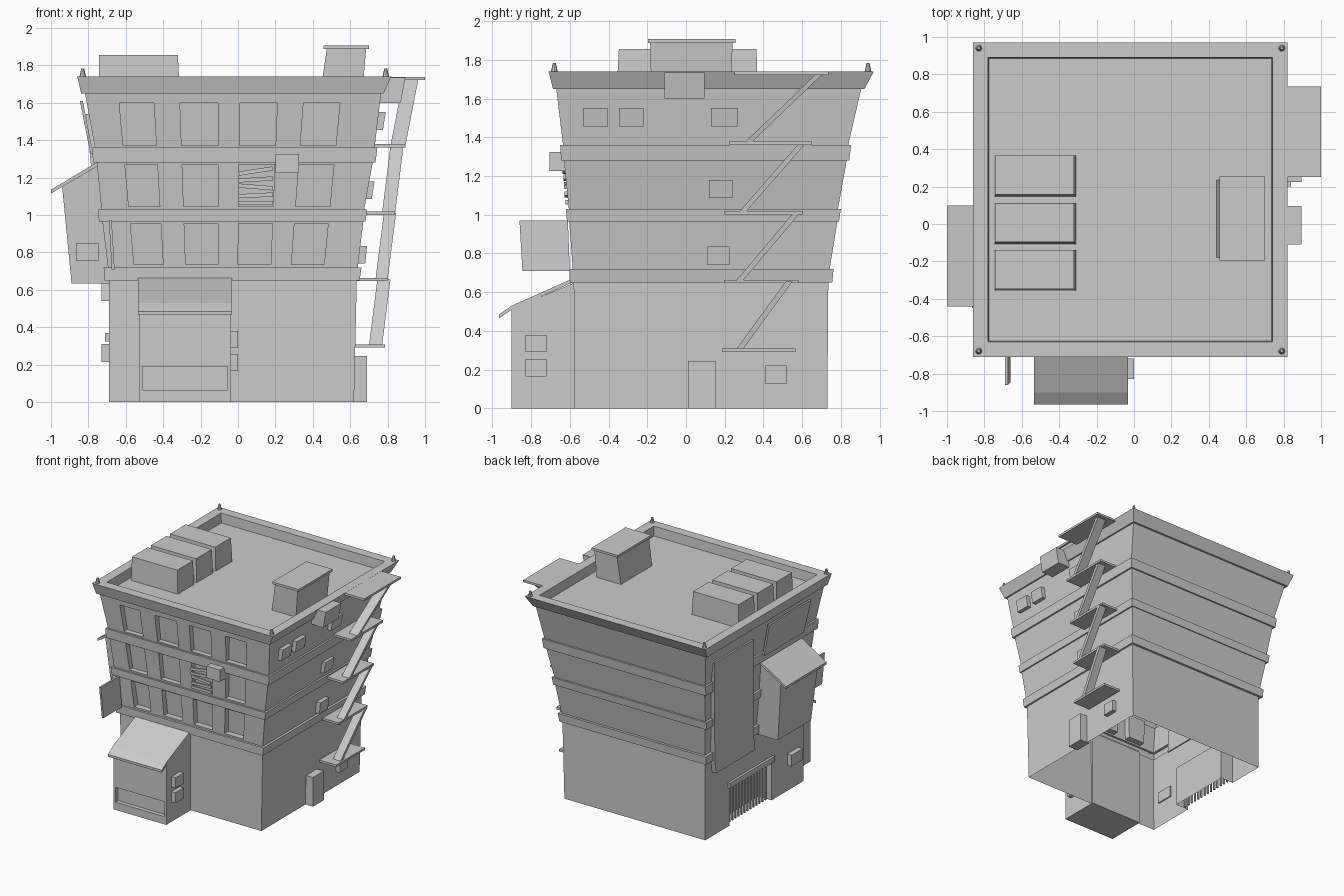
import bpy
from mathutils import Vector, Matrix

if "Cube" in bpy.data.objects:
    bpy.data.objects.remove(bpy.data.objects["Cube"])


def loft(name, rings):
    """Closed solid through a list of matching 3D rings."""
    n = len(rings[0])
    verts = [p for r in rings for p in r]
    faces = [tuple(range(n))[::-1], tuple(range(len(verts) - n, len(verts)))]
    for k in range(len(rings) - 1):
        for i in range(n):
            j = (i + 1) % n
            faces.append((k * n + i, k * n + j, k * n + n + j, k * n + n + i))
    return make(name, verts, faces)


def make(name, verts, faces):
    import bmesh
    me = bpy.data.meshes.new(name)
    me.from_pydata([tuple(v) for v in verts], [], faces)
    bm = bmesh.new()
    bm.from_mesh(me)
    bmesh.ops.recalc_face_normals(bm, faces=bm.faces)
    bm.to_mesh(me)
    bm.free()
    ob = bpy.data.objects.new(name, me)
    bpy.context.collection.objects.link(ob)
    return ob


def rect(z, x0, x1, y0, y1):
    return [(x0, y0, z), (x1, y0, z), (x1, y1, z), (x0, y1, z)]


def box(name, x0, x1, y0, y1, z0, z1, lean=0.0):
    """Box whose top may lean along x."""
    return loft(name, [rect(z0, x0, x1, y0, y1), rect(z1, x0 + lean, x1 + lean, y0, y1)])


def prism_x(name, yz, x0, x1):
    return loft(name, [[(x, y, z) for y, z in yz] for x in (x0, x1)])


def prism_y(name, xz, y0, y1):
    return loft(name, [[(x, y, z) for x, z in xz] for y in (y0, y1)])


def cut(ob, cutters):
    for c in cutters:
        m = ob.modifiers.new("cut", 'BOOLEAN')
        m.operation, m.solver, m.object = 'DIFFERENCE', 'EXACT', c
    bpy.context.view_layer.update()
    dg = bpy.context.evaluated_depsgraph_get()
    me = bpy.data.meshes.new_from_object(ob.evaluated_get(dg))
    ob.modifiers.clear()
    ob.data = me
    for c in cutters:
        bpy.data.objects.remove(c)


# Flared building shell with floor ledges, parapet and sunken roof
shell = loft("building_shell", [rect(*r) for r in (
    (0, -.69, .62, -.575, .73), (.65, -.69, .635, -.58, .735),
    (.65, -.715, .65, -.60, .755), (.72, -.718, .66, -.603, .762),
    (.72, -.695, .64, -.585, .742), (.965, -.725, .67, -.603, .782),
    (.965, -.743, .682, -.615, .79), (1.03, -.75, .69, -.62, .80),
    (1.03, -.73, .675, -.605, .785), (1.28, -.755, .72, -.63, .83),
    (1.28, -.775, .735, -.645, .843), (1.36, -.78, .745, -.65, .853),
    (1.36, -.765, .73, -.635, .838), (1.65, -.818, .765, -.67, .905),
    (1.65, -.838, .778, -.687, .922), (1.74, -.86, .82, -.71, .97),
    (1.74, -.78, .74, -.63, .89), (1.66, -.775, .735, -.625, .885))])

# Front windows and garage recess
low = ((-.555, -.40), (-.28, -.107), (0, .175), (.285, .46))
high = ((-.635, -.45), (-.31, -.107), (.01, .21), (.35, .545))


def span(i, z):
    t = (z - .73) / .87
    return [a + (b - a) * t for a, b in zip(low[i], high[i])]


cutters = []
for z0, z1 in ((.735, .955), (1.045, 1.27), (1.372, 1.60)):
    for i in range(4):
        rings = [rect(z, *span(i, z), -.85, -.535 - .08 * (z - .73) / .87) for z in (z0, z1)]
        cutters.append(loft("window_cutter", rings))
cutters.append(box("garage_cutter", -1, -.57, -.15, .41, -.1, .34))
cut(shell, cutters)

# Underside is open
import bmesh
bm = bmesh.new()
bm.from_mesh(shell.data)
bmesh.ops.delete(bm, geom=[f for f in bm.faces if f.calc_center_median().z < .001], context='FACES')
bm.to_mesh(shell.data)
bm.free()

# Garage bars and lintel
for i in range(14):
    y = -.13 + i * .04
    box("garage_bar", -.655, -.64, y - .006, y + .006, 0, .34)
box("garage_lintel", -.71, -.68, -.17, .43, .325, .37)

# Left wall: tall panel, upper panel and meter box
loft("tall_panel", [rect(.54, -.73, -.68, .12, .64), rect(.66, -.73, -.68, .14, .66),
                    rect(1.54, -.812, -.74, .26, .78)])
loft("upper_panel", [rect(1.33, -.79, -.775, -.44, .09), rect(1.61, -.845, -.83, -.46, .10)])
box("meter_box", -.73, -.68, -.51, -.36, .215, .31)

# Hanging bay on the left wall
loft("bay_body", [
    rect(.635, -.89, -.68, -.39, .05),
    [(-.94, -.42, 1.15), (-.74, -.42, 1.27), (-.74, .08, 1.27), (-.94, .08, 1.15)]])
prism_y("bay_roof", [(-1, 1.115), (-.745, 1.265), (-.75, 1.285), (-1, 1.135)], -.44, .10)
box("bay_window_unit", -.865, -.745, -.45, -.38, .755, .85)

# Hanging sign board
loft("sign_board", [rect(.71, -.675, -.66, -.845, -.60), rect(.97, -.69, -.675, -.86, -.61)])

# Front kiosk with sloped roof and side boxes
kiosk = prism_x("kiosk_body", [(-.90, 0), (-.56, 0), (-.56, .655), (-.90, .515)], -.53, -.037)
cut(kiosk, [box("slot_cutter", -.51, -.055, -1, -.865, .065, .19)])
prism_x("kiosk_roof", [(-.965, .465), (-.90, .51), (-.575, .655), (-.575, .675), (-.90, .53),
                       (-.965, .485)], -.535, -.033)
for z in (.165, .29):
    box("kiosk_side_box", -.05, 0, -.83, -.72, z, z + .09)

# Broken boards and air unit on the middle row
for z, tilt in ((1.065, 0), (1.105, -.05), (1.15, .08), (1.19, -.06), (1.235, -.15)):
    b = box("window_board", -.092, .092, -.007, .007, -.011, .011)
    b.matrix_world = Matrix.Translation((.095, -.615 - .08 * (z - 1.05), z)) @ Matrix.Rotation(tilt, 4, 'Y')
box("front_air_unit", .20, .325, -.705, -.60, 1.225, 1.325)

# Right wall: door and air units
box("side_door", .60, .69, .01, .155, 0, .245)
for x, y0, y1, z0, lean in ((.66, .41, .52, .125, 0), (.68, .11, .225, .74, .01),
                            (.715, .12, .24, 1.085, .015), (.775, .13, .265, 1.455, .015),
                            (.775, -.53, -.405, 1.455, .015), (.775, -.345, -.22, 1.455, .015)):
    box("side_air_unit", x - .08, x, y0, y1, z0, z0 + .095, lean)
box("upper_side_unit", .74, .87, -.11, .095, 1.60, 1.735, .025)

# Fire escape platforms and sloping stairs
decks = ((.30, .62, .785, .185, .565), (.655, .63, .80, .195, .58), (1.01, .665, .84, .20, .605),
         (1.37, .725, .895, .225, .65), (1.73, .78, 1.0, .25, .735))
for z, *r in decks:
    loft("escape_platform", [rect(z - .009, *r), rect(z + .009, *r)])
stairs = ((.70, .77, .255, .55), (.735, .80, .255, .59), (.77, .84, .27, .62), (.815, .895, .30, .71))
for (a, b), (x0, x1, y0, y1) in zip(zip(decks, decks[1:]), stairs):
    s = .045 if b[0] < 1.5 else .07
    loft("escape_stair", [rect(a[0], x0, x1, y0, y0 + .035), rect(b[0], x0 + s, x1 + s, y1 - .035, y1)])

# Roof boxes and rooftop hut
for y0 in (-.35, -.10, .155):
    loft("roof_box", [rect(1.655, -.745, -.31, y0 - .007, y0 + .212),
                      rect(1.855, -.743, -.322, y0 + .003, y0 + .21)])
loft("roof_hut", [rect(1.655, .44, .665, -.18, .235), rect(1.89, .475, .685, -.185, .24)])
box("roof_hut_cap", .457, .70, -.195, .255, 1.888, 1.907)

# Corner finials
for x in (-.83, .79):
    for y in (-.68, .94):
        bpy.ops.mesh.primitive_cone_add(vertices=8, radius1=.018, radius2=.008, depth=.045,
                                        location=(x, y, 1.76))
        bpy.context.object.name = "corner_finial"
